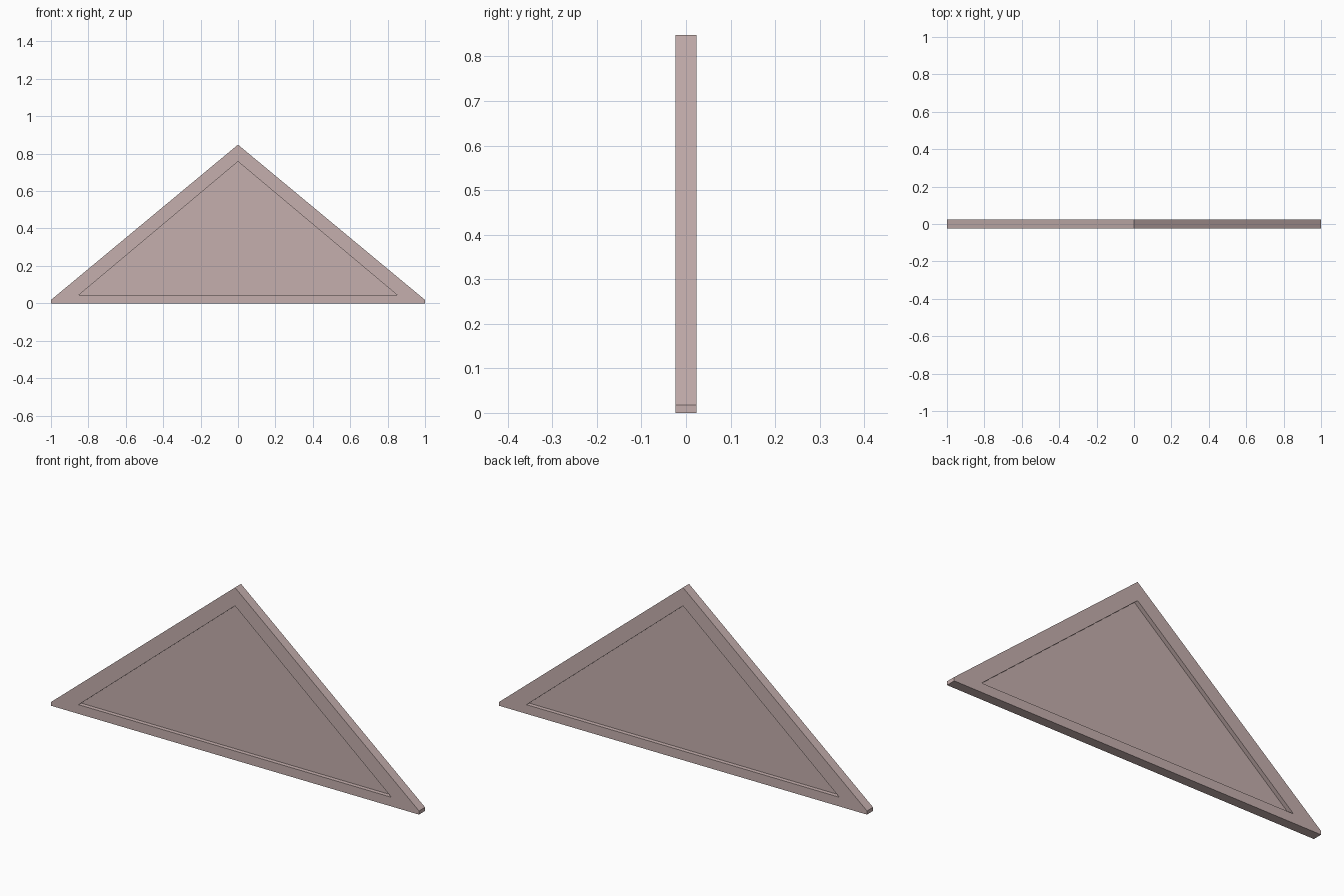
import bpy
import bmesh

cube = bpy.data.objects.get("Cube")
if cube:
    bpy.data.objects.remove(cube, do_unlink=True)

HALF_DEPTH = 0.0235   # half thickness of the frame
PANEL_HALF = 0.003    # half thickness of the recessed panel

# Single dusty pink finish
paint = bpy.data.materials.new("dusty_pink")
paint.use_nodes = True
colour = (0.56, 0.43, 0.42, 1)
paint.diffuse_color = colour
paint.node_tree.nodes["Principled BSDF"].inputs["Base Color"].default_value = colour

# Outlines in x and z: blunt lower corners outside, sharp triangle inside
outer = [(-1, 0), (1, 0), (1, 0.018), (0, 0.848), (-1, 0.018)]
inner = [(-0.85, 0.045), (0.85, 0.045), (0, 0.758)]


def make_object(name, bm):
    bmesh.ops.recalc_face_normals(bm, faces=bm.faces)
    mesh = bpy.data.meshes.new(name)
    bm.to_mesh(mesh)
    bm.free()
    mesh.materials.append(paint)
    obj = bpy.data.objects.new(name, mesh)
    bpy.context.collection.objects.link(obj)
    return obj


def ring(bm, outline, y):
    return [bm.verts.new((x, y, z)) for x, z in outline]


def bridge(bm, a, b):
    for i in range(len(a)):
        j = (i + 1) % len(a)
        bm.faces.new((a[i], a[j], b[j], b[i]))


# Frame: outer and inner walls, joined by front and back borders
bm = bmesh.new()
out_front, out_back = (ring(bm, outer, y) for y in (-HALF_DEPTH, HALF_DEPTH))
in_front, in_back = (ring(bm, inner, y) for y in (-HALF_DEPTH, HALF_DEPTH))
bridge(bm, out_front, out_back)
bridge(bm, in_front, in_back)
for o, i in ((out_front, in_front), (out_back, in_back)):
    bm.faces.new((o[0], o[1], i[1], i[0]))
    bm.faces.new((o[1], o[2], o[3], i[2], i[1]))
    bm.faces.new((o[3], o[4], o[0], i[0], i[2]))
make_object("triangular_frame", bm)

# Thin panel set back equally from both sides
bm = bmesh.new()
front, back = (ring(bm, inner, y) for y in (-PANEL_HALF, PANEL_HALF))
bm.faces.new(front)
bm.faces.new(back)
bridge(bm, front, back)
make_object("recessed_panel", bm)
